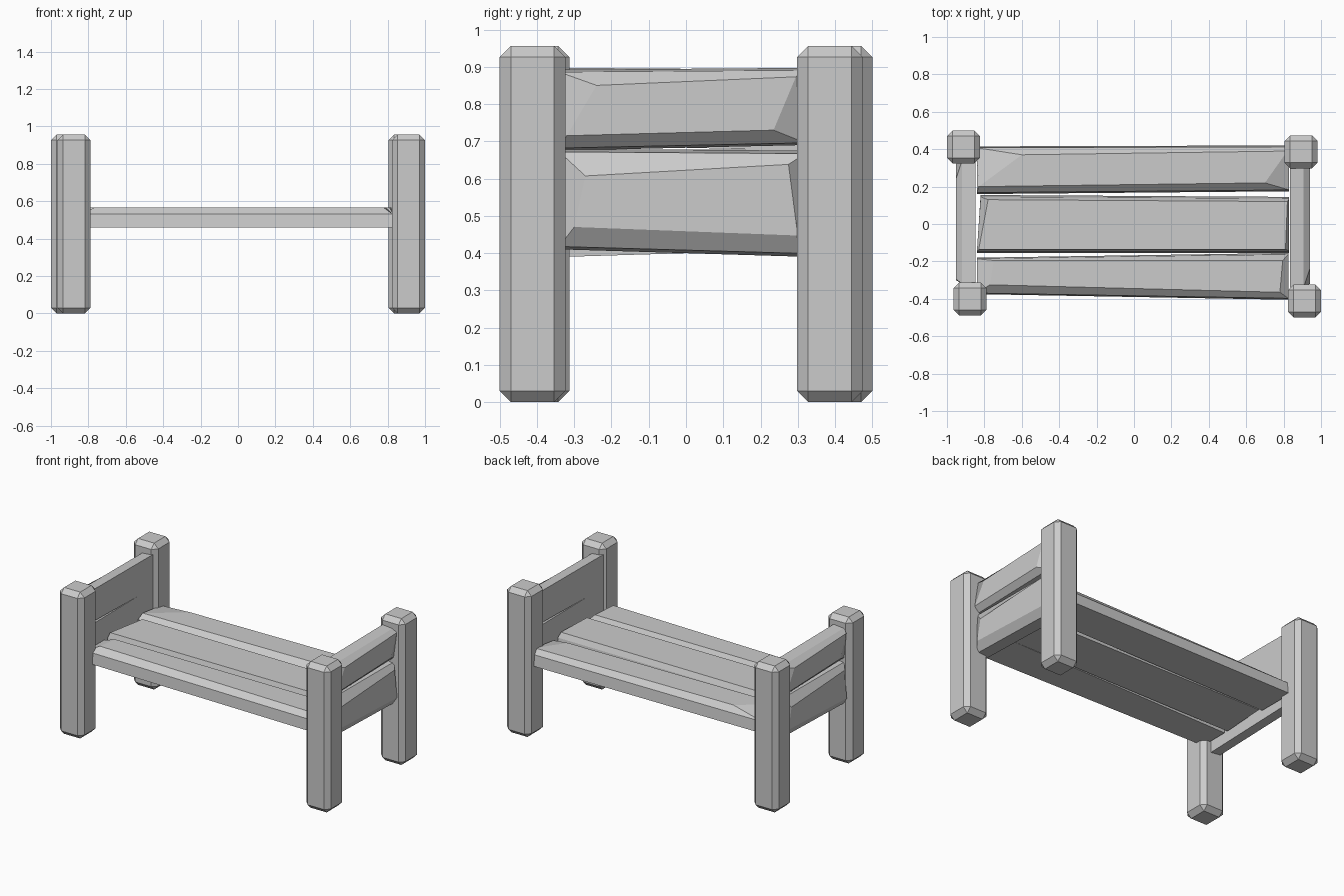
import bpy
import bmesh
from mathutils import Matrix, Vector

cube = bpy.data.objects.get("Cube")
if cube:
    bpy.data.objects.remove(cube, do_unlink=True)

GREY = (0.6, 0.6, 0.6, 1.0)
wood = bpy.data.materials.new("plain_grey")
wood.use_nodes = True
wood.diffuse_color = GREY
wood.node_tree.nodes["Principled BSDF"].inputs["Base Color"].default_value = GREY

POST_SIZE = 0.176
POST_HEIGHT = 0.956
CHAMFER = 0.03
THICKNESS = 0.105
SHOULDER = 0.072
SEAT_BOTTOM = 0.46
RAIL_INNER_X = 0.835


def finish(bm, name):
    """Turn a bmesh into a flat-shaded object with the shared material."""
    bmesh.ops.recalc_face_normals(bm, faces=bm.faces)
    mesh = bpy.data.meshes.new(name)
    bm.to_mesh(mesh)
    bm.free()
    mesh.materials.append(wood)
    obj = bpy.data.objects.new(name, mesh)
    bpy.context.collection.objects.link(obj)
    return obj


def post(name, x, y):
    """Square post with every edge chamfered."""
    bm = bmesh.new()
    bmesh.ops.create_cube(bm, size=1)
    bmesh.ops.scale(bm, vec=(POST_SIZE, POST_SIZE, POST_HEIGHT), verts=bm.verts)
    bmesh.ops.translate(bm, vec=(x, y, POST_HEIGHT / 2), verts=bm.verts)
    bmesh.ops.bevel(bm, geom=bm.edges[:], offset=CHAMFER, segments=1,
                    affect='EDGES', profile=0.5)
    return finish(bm, name)


def plank(name, outline, face, matrix):
    """Hewn plank: flat base outline, slightly tapered shoulder, uneven inset face.
    Corners run low start, low end, high end, high start."""
    middle = sum(v for u, v in outline) / len(outline)
    shoulder = [(u, v + (middle - v) * 0.06) for u, v in outline]
    bm = bmesh.new()
    rings = []
    for points, depth in ((outline, 0), (shoulder, SHOULDER), (face, THICKNESS)):
        rings.append([bm.verts.new(matrix @ Vector((u, v, depth))) for u, v in points])
    bm.faces.new(rings[0])
    bm.faces.new(rings[-1])
    for a, b in zip(rings, rings[1:]):
        for i in range(len(a)):
            j = (i + 1) % len(a)
            bm.faces.new((a[i], a[j], b[j], b[i]))
    return finish(bm, name)


# Corner posts, each slightly out of line
post("front_right_post", -0.877, -0.401)
post("front_left_post", 0.912, -0.412)
post("back_right_post", -0.912, 0.412)
post("back_left_post", 0.893, 0.386)

# Seat planks
seat = Matrix.Translation((0, 0, SEAT_BOTTOM))
plank("front_seat_plank",
      [(-0.84, -0.375), (0.825, -0.405), (0.825, -0.155), (-0.84, -0.18)],
      [(-0.77, -0.325), (0.78, -0.365), (0.795, -0.195), (-0.75, -0.195)], seat)
plank("middle_seat_plank",
      [(-0.84, -0.155), (0.83, -0.155), (0.83, 0.145), (-0.82, 0.155)],
      [(-0.83, -0.135), (0.81, -0.135), (0.82, 0.12), (-0.78, 0.13)], seat)
plank("back_seat_plank",
      [(-0.84, 0.16), (0.83, 0.175), (0.83, 0.42), (-0.84, 0.415)],
      [(-0.83, 0.2), (0.7, 0.22), (0.82, 0.39), (-0.6, 0.37)], seat)

# End rails: plank length along y, width along z, thickness outward
left_end = Matrix.Translation((RAIL_INNER_X, 0, 0)) @ Matrix(
    ((0, 0, 1, 0), (1, 0, 0, 0), (0, 1, 0, 0), (0, 0, 0, 1)))
right_end = Matrix.Translation((-0.012, 0, 0)) @ Matrix.Diagonal((-1, -1, 1, 1)) @ left_end
for side, frame in (("left", left_end), ("right", right_end)):
    plank(side + "_upper_rail",
          [(-0.34, 0.675), (0.32, 0.69), (0.32, 0.897), (-0.34, 0.892)],
          [(-0.32, 0.715), (0.235, 0.73), (0.295, 0.873), (-0.24, 0.85)], frame)
    plank(side + "_lower_rail",
          [(-0.34, 0.41), (0.32, 0.39), (0.32, 0.675), (-0.34, 0.68)],
          [(-0.3, 0.47), (0.3, 0.447), (0.275, 0.638), (-0.27, 0.607)], frame)
